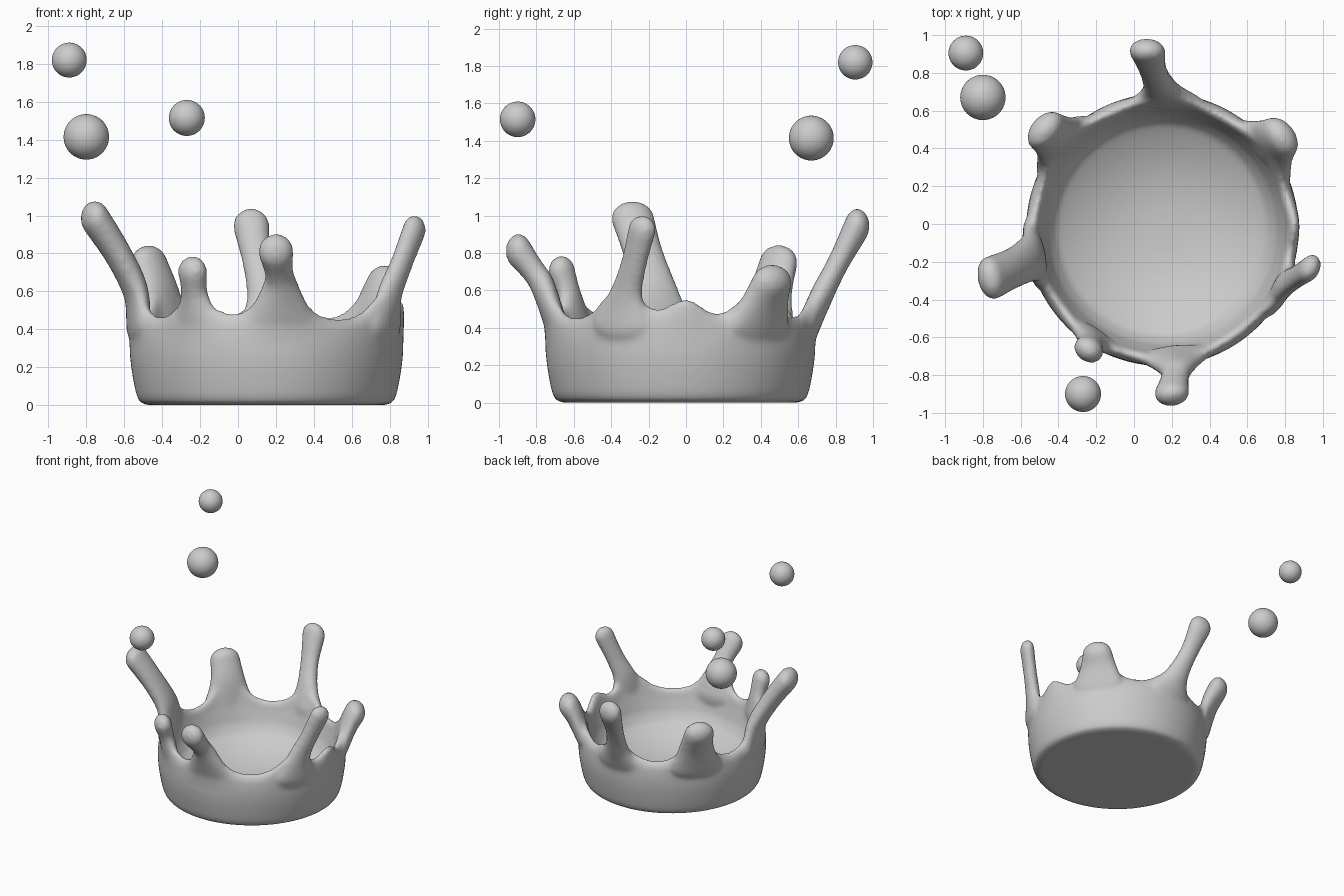
import bpy, bmesh, math
from mathutils import Matrix, Vector
from mathutils.geometry import interpolate_bezier

if "Cube" in bpy.data.objects:
    bpy.data.objects.remove(bpy.data.objects["Cube"])

CX, CY = 0.15, -0.03          # bowl centre
SEG = 160

# spikes: rim rise at root, then path points (x, y, z, half thickness, half width)
SPIKES = [
    (0.18, [(-.525, -.16, .42, .055, .20), (-.54, -.175, .60, .062, .135), (-.635, -.23, .80, .064, .11), (-.755, -.285, .985, .074, .118)]),
    (0.11, [(-.22, -.595, .42, .05, .15), (-.23, -.625, .58, .056, .078), (-.24, -.665, .705, .067, .083)]),
    (0.19, [(.22, -.695, .42, .055, .20), (.225, -.765, .62, .06, .095), (.215, -.82, .71, .06, .078), (.20, -.895, .81, .07, .095)]),
    (0.16, [(.775, -.35, .42, .05, .16), (.80, -.32, .58, .055, .095), (.86, -.28, .74, .053, .075), (.93, -.235, .925, .056, .08)]),
    (0.17, [(.705, .39, .42, .055, .20), (.74, .43, .56, .068, .145), (.775, .46, .645, .08, .12)]),
    (0.13, [(.18, .66, .42, .055, .18), (.145, .72, .56, .056, .10), (.10, .815, .75, .055, .078), (.07, .915, .945, .068, .098)]),
    (0.19, [(-.385, .42, .42, .055, .20), (-.415, .455, .60, .068, .14), (-.47, .495, .75, .078, .118)]),
]


def gap(a, b):
    return math.atan2(math.sin(a - b), math.cos(a - b))


def heading(path):
    return math.atan2(path[0][1] - CY, path[0][0] - CX)


def rise(a):
    """Rim height above its lowest level at angle a."""
    return 0.10 * math.exp(-(gap(a, .04) / .17) ** 2) + sum(
        amp * math.exp(-(gap(a, heading(path)) / .22) ** 2) for amp, path in SPIKES)


bm = bmesh.new()

# bowl: lathed cross-section with a wavy rim and a rounded dish inside
dish = [(.56 * (1 - k / 9), .07 + .15 * (1 - k / 9) ** 2.4) for k in range(9)]
rows = []
for i in range(SEG):
    a = 2 * math.pi * i / SEG
    up = rise(a)
    h, lean = 0.462 + up, 0.25 * up
    prof = [(.62, 0), (.665, .01), (.685, .05), (.70, .12), (.712, .19), (.72, .26), (.722, .33),
            (.714 + lean * .5, .41 + up * .4), (.70 + lean, h - .03),
            (.675 + lean, h), (.648 + lean, h - .03), (.635 + lean * .4, .38 + up * .4),
            (.605, .29)] + dish
    rows.append([bm.verts.new((CX + r * math.cos(a), CY + r * math.sin(a), z)) for r, z in prof])
for i in range(SEG):
    p, q = rows[i], rows[(i + 1) % SEG]
    for j in range(len(p) - 1):
        bm.faces.new((p[j], q[j], q[j + 1], p[j + 1]))
bm.faces.new([r[0] for r in reversed(rows)])
bm.faces.new([r[-1] for r in rows])


def smooth_step(pts, i, t):
    """Catmull-Rom point between pts[i] and pts[i + 1]."""
    p0, p1 = Vector(pts[max(i - 1, 0)]), Vector(pts[i])
    p2, p3 = Vector(pts[i + 1]), Vector(pts[min(i + 2, len(pts) - 1)])
    return 0.5 * (2 * p1 + (p2 - p0) * t + (2 * p0 - 5 * p1 + 4 * p2 - p3) * t * t
                  + (3 * p1 - p0 - 3 * p2 + p3) * t ** 3)


# spikes: chains of flattened balls swept along each path
for _, path in SPIKES:
    turn = Matrix.Rotation(heading(path), 4, 'Z')
    for i in range(len(path) - 1):
        for k in range(15):
            x, y, z, thick, wide = smooth_step(path, i, k / 14)
            size = Matrix.Diagonal((thick, wide, min(wide, .095), 1))
            bmesh.ops.create_icosphere(bm, subdivisions=3, radius=1,
                                       matrix=Matrix.Translation((x, y, z)) @ turn @ size)

mesh = bpy.data.meshes.new("splash_crown")
bm.to_mesh(mesh)
bm.free()
crown = bpy.data.objects.new("splash_crown", mesh)
bpy.context.collection.objects.link(crown)

# fuse everything into one liquid skin
rem = crown.modifiers.new("fuse", 'REMESH')
rem.mode = 'VOXEL'
rem.voxel_size = 0.015
rem.use_smooth_shade = True
smo = crown.modifiers.new("soften", 'SMOOTH')
smo.factor = 0.5
smo.iterations = 14

# flying droplets
for name, loc, r in [("droplet_high", (-.89, .905, 1.82), .092),
                     ("droplet_large", (-.80, .67, 1.415), .12),
                     ("droplet_front", (-.27, -.90, 1.515), .095)]:
    bpy.ops.mesh.primitive_ico_sphere_add(subdivisions=4, radius=r, location=loc)
    bpy.context.object.name = name
    bpy.ops.object.shade_smooth()
